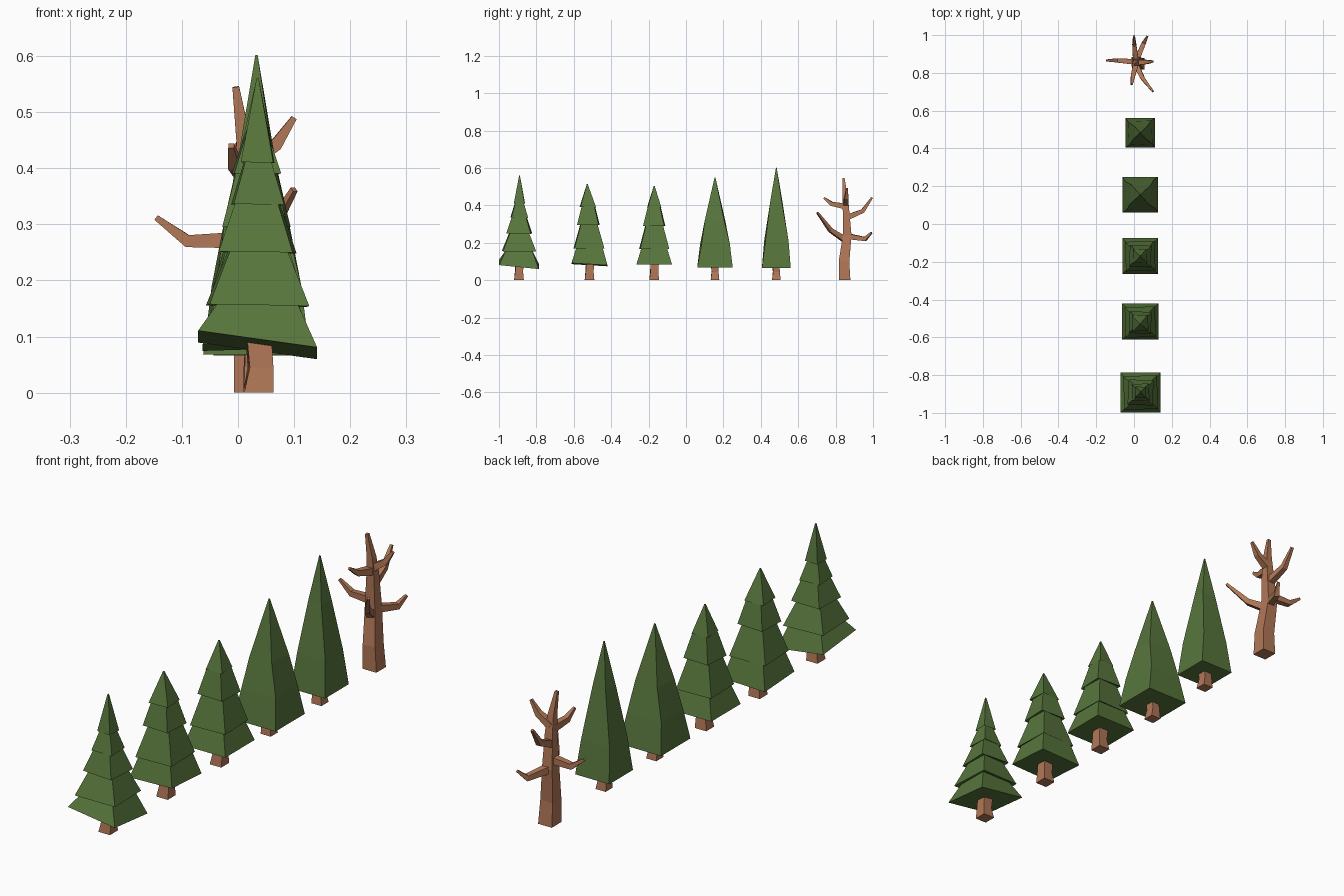
import bpy, bmesh
from math import radians, pi, sin, cos, sqrt
from mathutils import Vector

cube = bpy.data.objects.get("Cube")
if cube:
    bpy.data.objects.remove(cube, do_unlink=True)


def material(name, color):
    m = bpy.data.materials.new(name)
    m.use_nodes = True
    m.diffuse_color = color
    bsdf = m.node_tree.nodes["Principled BSDF"]
    bsdf.inputs["Base Color"].default_value = color
    bsdf.inputs["Roughness"].default_value = 0.9
    return m


GREEN = material("pine_green", (0.095, 0.178, 0.045, 1))
BROWN = material("bark_brown", (0.44, 0.185, 0.095, 1))


def skin(name, groups, mat):
    """Join lists of four-cornered rings into closed, flat-shaded solids."""
    bm = bmesh.new()
    for rings in groups:
        loops = [[bm.verts.new(p) for p in ring] for ring in rings]
        for a, b in zip(loops, loops[1:]):
            for i in range(4):
                j = (i + 1) % 4
                bm.faces.new((a[i], a[j], b[j], b[i]))
        bm.faces.new(loops[0][::-1])
        bm.faces.new(loops[-1])
    bmesh.ops.recalc_face_normals(bm, faces=bm.faces[:])
    mesh = bpy.data.meshes.new(name)
    bm.to_mesh(mesh)
    bm.free()
    mesh.materials.append(mat)
    obj = bpy.data.objects.new(name, mesh)
    bpy.context.collection.objects.link(obj)


def flat_ring(x, y, z, half, turn=0, slope=(0, 0)):
    """Horizontal square, optionally turned and tilted."""
    ring = []
    for i in range(4):
        a = pi / 4 + i * pi / 2 + radians(turn)
        dx, dy = half * sqrt(2) * cos(a), half * sqrt(2) * sin(a)
        ring.append(Vector((x + dx, y + dy, z + dx * slope[0] + dy * slope[1])))
    return ring


def limb(points):
    """Square tapering limb along (x, y, z, half width) points."""
    pos = [Vector(p[:3]) for p in points]
    rings = []
    for i, p in enumerate(points):
        d = (pos[min(i + 1, len(pos) - 1)] - pos[max(i - 1, 0)]).normalized()
        ref = Vector((0, 1, 0)) if abs(d.z) > 0.85 else Vector((0, 0, 1))
        u = d.cross(ref).normalized()
        v = d.cross(u)
        rings.append([pos[i] + (u * a + v * b) * p[3]
                      for a, b in ((1, 1), (-1, 1), (-1, -1), (1, -1))])
    return rings


def short_trunk(name, x, y, lean, half=0.024):
    skin(name, [[flat_ring(x, y, 0, half + 0.002),
                 flat_ring(x + lean, y, 0.045, half - 0.003, 3),
                 flat_ring(x, y + lean, 0.11, half - 0.002)]], BROWN)


def tiered_pine(name, x, y, tiers, tip, tip_shift, slope):
    """Stack of flared skirts; each tier is (height, bottom half, top half)."""
    rings = []
    for i, (z, low, high) in enumerate(tiers):
        last = i + 1 == len(tiers)
        top = tip if last else tiers[i + 1][0]
        turn = (0, 2, -3, 3, -2)[i]
        tilt = slope if i == 0 else (slope[0] * 0.12, slope[1] * 0.12)
        shift = tip_shift * i / len(tiers)
        rings.append(flat_ring(x, y + shift, z, low, turn, tilt))
        if last:
            rings.append(flat_ring(x, y + tip_shift, top, 0.002, turn))
        else:
            rings.append(flat_ring(x, y + shift, top + 0.006, high, turn))
    skin(name + "_foliage", [rings], GREEN)
    short_trunk(name + "_trunk", x + 0.002, y, 0.004)


def smooth_pine(name, x, y, profile):
    """Single tall cone; profile rows are (z, half, turn)."""
    skin(name + "_foliage", [[flat_ring(x, y, *row) for row in profile]], GREEN)
    short_trunk(name + "_trunk", x, y, -0.004, 0.021)


# Tiered pines
tiered_pine("five_tier_pine", 0.035, -0.893,
            [(0.085, 0.106, 0.07), (0.155, 0.089, 0.05), (0.25, 0.066, 0.037),
             (0.335, 0.045, 0.022), (0.41, 0.029, 0)], 0.56, 0.003, (-0.14, -0.1))
tiered_pine("four_tier_pine", 0.033, -0.516,
            [(0.083, 0.096, 0.07), (0.17, 0.08, 0.044),
             (0.295, 0.058, 0.034), (0.39, 0.042, 0)], 0.515, -0.012, (0.03, -0.06))
tiered_pine("small_pine", 0.033, -0.17,
            [(0.085, 0.095, 0.068), (0.167, 0.078, 0.045),
             (0.29, 0.057, 0.032), (0.39, 0.036, 0)], 0.505, 0, (0, 0))

# Smooth pines
smooth_pine("broad_pine", 0.033, 0.155,
            [(0.068, 0.095, 0), (0.19, 0.076, 3), (0.32, 0.052, -3), (0.55, 0.002, 0)])
smooth_pine("tall_pine", 0.033, 0.483,
            [(0.066, 0.077, 0), (0.21, 0.062, 3), (0.42, 0.031, -3), (0.602, 0.002, 0)])

# Bare tree: trunk and bent branches
bare_trunk = limb([(0.024, 0.848, 0, 0.031), (0.021, 0.845, 0.1, 0.028),
                   (0.010, 0.862, 0.24, 0.023), (0.012, 0.855, 0.38, 0.017),
                   (0.010, 0.850, 0.45, 0.013), (-0.004, 0.842, 0.545, 0.006)])
for p in bare_trunk[0]:
    p.z = 0
paths = [
    ((0.010, 0.858, 0.272), (-0.090, 0.866, 0.270), (-0.146, 0.866, 0.312)),
    ((0.010, 0.845, 0.220), (0.045, 0.773, 0.267), (0.100, 0.702, 0.362)),
    ((0.012, 0.865, 0.235), (0.052, 0.958, 0.220), (0.070, 0.992, 0.255)),
    ((0.010, 0.860, 0.335), (0.002, 0.945, 0.370), (0.000, 0.995, 0.442)),
    ((0.010, 0.850, 0.395), (-0.006, 0.780, 0.408), (-0.012, 0.738, 0.440)),
    ((0.010, 0.855, 0.405), (0.068, 0.858, 0.442), (0.100, 0.860, 0.490)),
]
widths = (0.015, 0.011, 0.005)
branches = [limb([p + (w,) for p, w in zip(path, widths)]) for path in paths]
skin("bare_tree_trunk", [bare_trunk], BROWN)
skin("bare_tree_branches", branches, BROWN)
